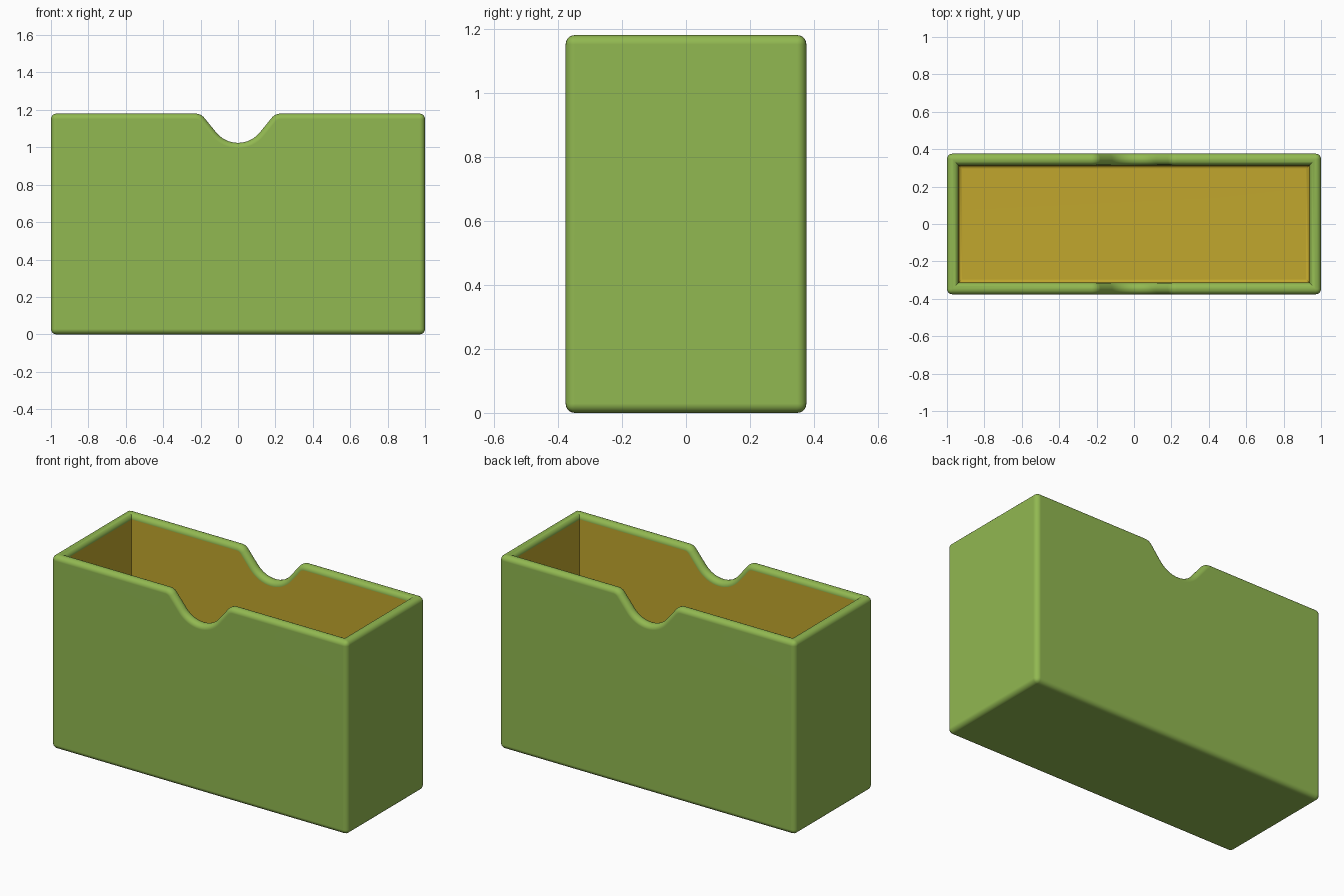
import bpy, bmesh
from math import sin, cos, radians

cube = bpy.data.objects.get("Cube")
if cube:
    bpy.data.objects.remove(cube, do_unlink=True)

HX, HY, HEIGHT = 1.0, 0.376, 1.18      # outer half sizes and height
WALL, FLOOR, ROUND = 0.062, 0.06, 0.029
NOTCH_Z, NOTCH_R, LIP_X, LIP_R = 1.024, 0.15, 0.227, 0.06
SLOPE, STEPS = radians(51.5), 8


def make_material(name, rgb):
    mat = bpy.data.materials.new(name)
    mat.use_nodes = True
    color = (*rgb, 1.0)
    mat.diffuse_color = color
    bsdf = mat.node_tree.nodes["Principled BSDF"]
    bsdf.inputs["Base Color"].default_value = color
    bsdf.inputs["Roughness"].default_value = 0.6
    return mat


def rim_profile():
    """Upper edge of the long walls, left to right, with the finger notch."""
    angles = [SLOPE * i / STEPS for i in range(STEPS + 1)]
    arc = [(NOTCH_R * sin(a), NOTCH_Z + NOTCH_R * (1 - cos(a))) for a in angles]
    lip = [(LIP_X - LIP_R * sin(a), HEIGHT - LIP_R * (1 - cos(a)))
           for a in reversed(angles)]
    half = arc + lip + [(HX, HEIGHT)]
    return [(-x, z) for x, z in reversed(half[1:])] + half


def shell(bm, profile, hx, hy, bottom, mat_index):
    """Four walls and a base; returns the ring of upper vertices."""
    def clamp(x):
        return max(-hx, min(hx, x))
    front = [bm.verts.new((clamp(x), -hy, z)) for x, z in profile]
    back = [bm.verts.new((clamp(x), hy, z)) for x, z in reversed(profile)]
    base = [bm.verts.new((x, y, bottom))
            for x, y in ((-hx, -hy), (hx, -hy), (hx, hy), (-hx, hy))]
    a, b, c, d = base
    for verts in (front + [b, a], back + [d, c], [front[-1], back[0], c, b],
                  [back[-1], front[0], a, d], base):
        bm.faces.new(verts).material_index = mat_index
    return front + back


bm = bmesh.new()
profile = rim_profile()

# Outer shell, inner lining and the rim joining them
outer = shell(bm, profile, HX, HY, 0, 0)
inner = shell(bm, profile, HX - WALL, HY - WALL, FLOOR, 1)
for i in range(len(outer)):
    j = (i + 1) % len(outer)
    bm.faces.new((outer[i], outer[j], inner[j], inner[i])).material_index = 0
bmesh.ops.recalc_face_normals(bm, faces=bm.faces[:])

# Rounded outer edges and rim
edges = [e for e in bm.edges if e.is_convex and e.calc_face_angle(0) > radians(40)]
bmesh.ops.bevel(bm, geom=edges, offset=ROUND, offset_type='OFFSET', segments=5,
                profile=0.5, affect='EDGES', clamp_overlap=True, material=0)

# Small fillet around the inside floor
edges = [e for e in bm.edges if e.calc_face_angle(0) > radians(40)
         and all(abs(v.co.z - FLOOR) < 0.001 for v in e.verts)]
bmesh.ops.bevel(bm, geom=edges, offset=0.02, offset_type='OFFSET', segments=4,
                profile=0.5, affect='EDGES', clamp_overlap=True, material=1)

mesh = bpy.data.meshes.new("storage_box")
bm.to_mesh(mesh)
bm.free()
mesh.materials.append(make_material("leaf_green", (0.285, 0.48, 0.082)))
mesh.materials.append(make_material("mustard_lining", (0.535, 0.385, 0.026)))

box = bpy.data.objects.new("storage_box", mesh)
bpy.context.collection.objects.link(box)
bpy.ops.object.select_all(action='DESELECT')
box.select_set(True)
bpy.context.view_layer.objects.active = box
bpy.ops.object.shade_smooth_by_angle(angle=radians(35))

# Keep the large faces flat next to the rounded edges
weighted = box.modifiers.new("flat_faces", 'WEIGHTED_NORMAL')
weighted.keep_sharp = True
